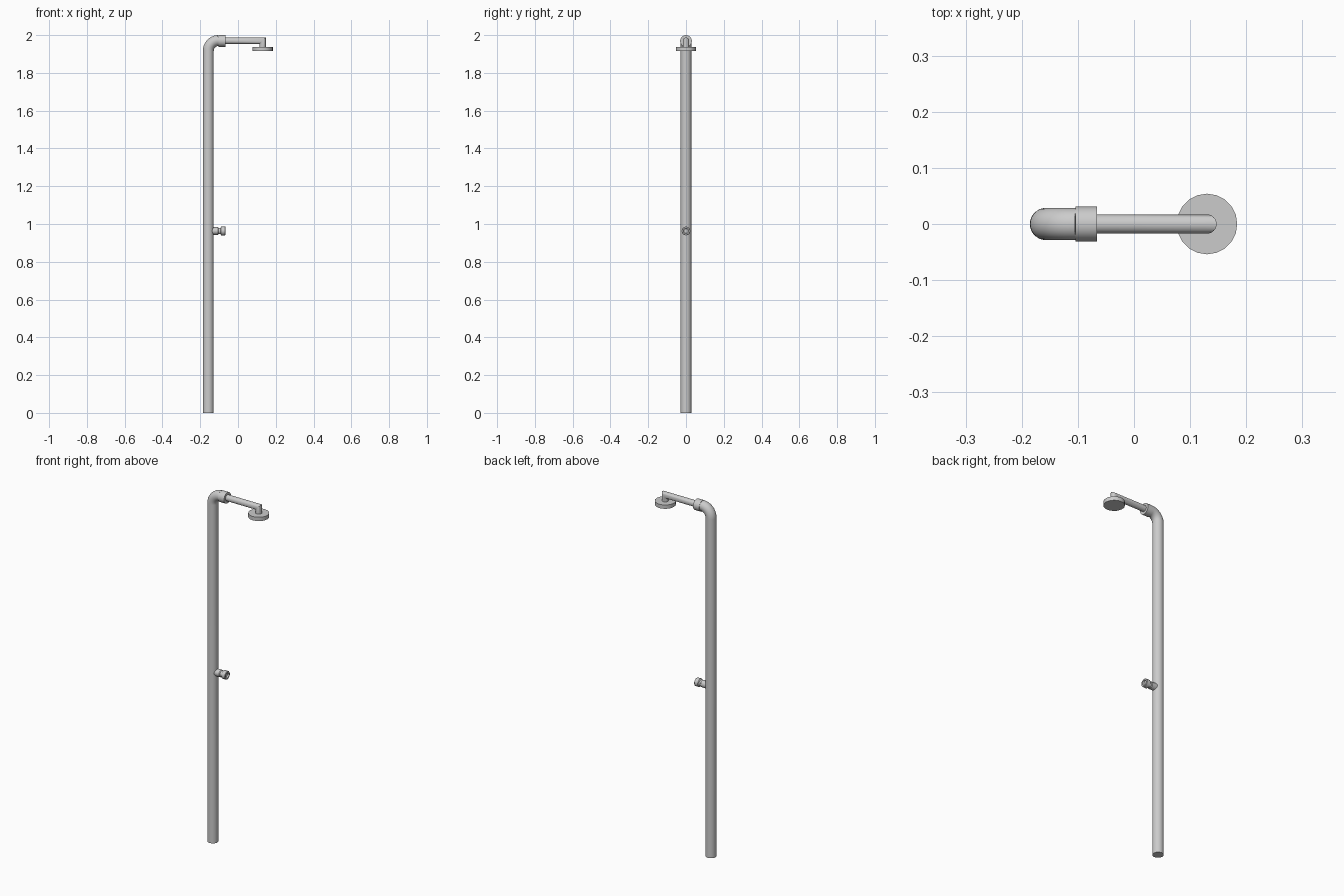
import bpy, bmesh
from math import sin, cos, pi
from mathutils import Vector, Matrix

if "Cube" in bpy.data.objects:
    bpy.data.objects.remove(bpy.data.objects["Cube"])


def finish(name, bm):
    bmesh.ops.recalc_face_normals(bm, faces=bm.faces)
    me = bpy.data.meshes.new(name)
    bm.to_mesh(me)
    bm.free()
    ob = bpy.data.objects.new(name, me)
    bpy.context.collection.objects.link(ob)
    bpy.ops.object.select_all(action='DESELECT')
    ob.select_set(True)
    bpy.context.view_layer.objects.active = ob
    bpy.ops.object.shade_smooth_by_angle(angle=0.6)
    return ob


def skin(bm, rings):
    # bridge consecutive rings and cap both ends
    n = len(rings[0])
    for a, b in zip(rings, rings[1:]):
        for i in range(n):
            j = (i + 1) % n
            bm.faces.new((a[i], a[j], b[j], b[i]))
    bm.faces.new(rings[0])
    bm.faces.new(rings[-1])


def pipe(name, path, r, n=24):
    # round tube along an (x, z) path with mitred joints
    bm = bmesh.new()
    pts = [Vector((x, 0, z)) for x, z in path]
    rings = []
    for k, p in enumerate(pts):
        d0 = (p - pts[k - 1]).normalized() if k else None
        d1 = (pts[k + 1] - p).normalized() if k < len(pts) - 1 else None
        d0, d1 = d0 or d1, d1 or d0
        t = (d0 + d1).normalized()
        side = Vector((0, 1, 0)).cross(t) / t.dot(d0)
        rings.append([bm.verts.new(p + r * (cos(a) * side + sin(a) * Vector((0, 1, 0))))
                      for a in (2 * pi * i / n for i in range(n))])
    skin(bm, rings)
    return finish(name, bm)


def lathe_x(name, profile, z, n=24):
    # profile of (x, radius) turned around a horizontal x axis
    bm = bmesh.new()
    rings = [[bm.verts.new((x, r * cos(2 * pi * i / n), z + r * sin(2 * pi * i / n)))
              for i in range(n)] for x, r in profile]
    skin(bm, rings)
    return finish(name, bm)


# upright pole with a quarter bend at the top
POLE_X, R, BEND, TOP = -0.157, 0.0286, 0.054, 1.9714
bend = [(POLE_X + BEND * (1 - cos(a)), TOP - BEND * (1 - sin(a)))
        for a in (pi / 2 * i / 10 for i in range(11))]
pipe("pole", [(POLE_X, 0)] + bend, R, 32)

# collar joining pole and arm
lathe_x("collar", [(-0.104, 0.031), (-0.066, 0.031)], 1.969, 32)

# shower arm with mitred corner
pipe("shower_arm", [(-0.075, 1.970), (0.130, 1.970), (0.130, 1.930)], 0.0172)

# shower head disc
bm = bmesh.new()
bmesh.ops.create_cone(bm, cap_ends=True, segments=20, radius1=0.054, radius2=0.054,
                      depth=0.022, matrix=Matrix.Translation((0.130, 0, 1.926)))
finish("shower_head", bm)

# tap: body, neck groove and knob with a recessed ring in its face
lathe_x("tap", [(-0.15, 0.020), (-0.106, 0.020), (-0.102, 0.017), (-0.093, 0.017),
                (-0.089, 0.023), (-0.068, 0.023), (-0.066, 0.021), (-0.066, 0.014),
                (-0.074, 0.012), (-0.074, 0.003)], 0.963)
